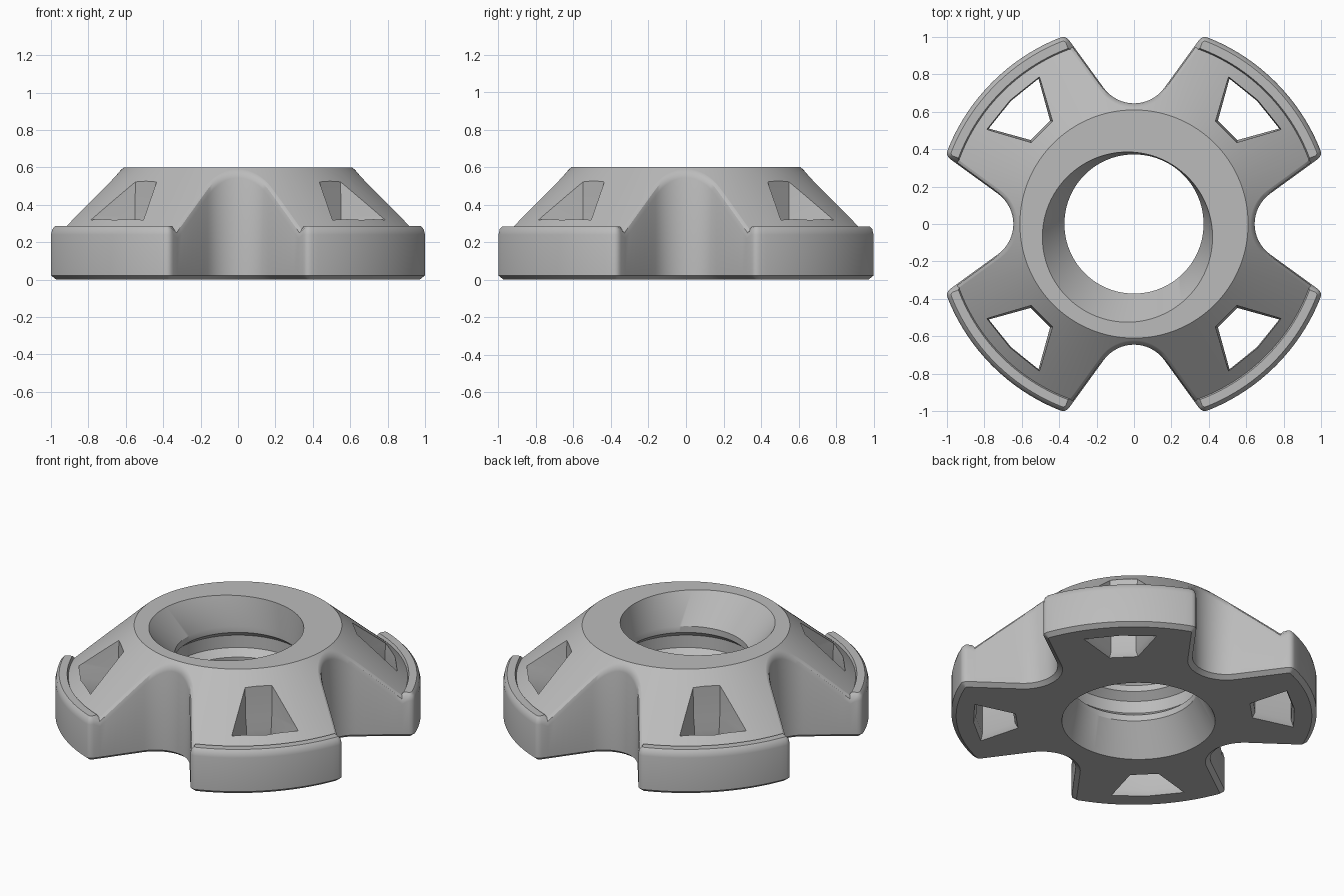
import bpy, bmesh
from math import sin, cos, radians, pi, hypot, atan2
from mathutils import Vector, Matrix

cube = bpy.data.objects.get("Cube")
if cube:
    bpy.data.objects.remove(cube)

R_OUT, R_TOP, HEIGHT, LIP = 1.072, 0.61, 0.6, 0.285


def material(name, color):
    m = bpy.data.materials.new(name)
    m.use_nodes = True
    m.diffuse_color = color
    m.node_tree.nodes["Principled BSDF"].inputs["Base Color"].default_value = color
    return m


def loft(name, loops, closed):
    """Skin equal-length rings; closed joins last to first, else both ends are capped."""
    bm = bmesh.new()
    rings = [[bm.verts.new(p) for p in loop] for loop in loops]
    pairs = list(zip(rings, rings[1:]))
    if closed:
        pairs.append((rings[-1], rings[0]))
    for a, b in pairs:
        for i in range(len(a)):
            j = (i + 1) % len(a)
            bm.faces.new((a[i], a[j], b[j], b[i]))
    if not closed:
        bm.faces.new(rings[0])
        bm.faces.new(rings[-1])
    bmesh.ops.recalc_face_normals(bm, faces=bm.faces)
    mesh = bpy.data.meshes.new(name)
    bm.to_mesh(mesh)
    bm.free()
    ob = bpy.data.objects.new(name, mesh)
    bpy.context.collection.objects.link(ob)
    return ob


def cone_z(r):
    return HEIGHT - (r - R_TOP) * 0.865


def top_z(r):
    return LIP if r > 1.003 else cone_z(r)


# Outline: half a lobe and half a notch, mirrored and repeated around
def half_outline():
    rho = 0.2
    slope = radians(54)
    tangent = Vector((rho * sin(slope), 0.645 + rho * (1 - cos(slope))))
    along = Vector((cos(slope), sin(slope)))
    t = 0.0
    while (tangent + along * t).length < R_OUT:
        t += 0.001
    corner = tangent + along * t
    a_end = atan2(corner.y, corner.x) - 0.03
    arc = [Vector((R_OUT * cos(a), R_OUT * sin(a)))
           for a in (pi / 4 + (a_end - pi / 4) * i / 12 for i in range(13))]
    wall = [tangent + along * (t - 0.033) * (1 - i / 8) for i in range(9)]
    p, q = arc[-1], wall[0]
    bend = [p * (1 - s) ** 2 + corner * 2 * s * (1 - s) + q * s * s
            for s in (0.25, 0.5, 0.75)]
    notch = [Vector((rho * sin(slope * (1 - i / 8)), 0.645 + rho * (1 - cos(slope * (1 - i / 8)))))
             for i in range(1, 9)]
    return arc + bend + wall + notch


half = half_outline()
mirrored = [Vector((-p.x, p.y)) for p in reversed(half[1:-1])]
quarter = half + mirrored
outline = []
for k in range(4):
    turn = Matrix.Rotation(k * pi / 2, 2)
    outline += [turn @ p for p in quarter]
count = len(outline)


def inset(d):
    pts = []
    for i, p in enumerate(outline):
        tan = (outline[(i + 1) % count] - outline[i - 1]).normalized()
        pts.append(p + Vector((-tan.y, tan.x)) * d)
    return pts


edge = inset(0.022)
tops = [top_z(p.length) for p in edge]
angles = [atan2(p.y, p.x) for p in edge]


def circle(r, z, cx=0.0, cy=0.0):
    return [(cx + r * cos(a), cy + r * sin(a), z) for a in angles]


def slope_ring(limit, gap, lip):
    pts = []
    for p, a in zip(edge, angles):
        r = min(p.length - gap, limit)
        z = LIP if lip and p.length > limit else cone_z(r)
        pts.append((r * cos(a), r * sin(a), z))
    return pts


# Body: bevelled skirt, lip, conical top and waisted bore
loops = [
    [(p.x, p.y, 0.0) for p in inset(0.028)],
    [(p.x, p.y, 0.022) for p in outline],
    [(p.x, p.y, z - 0.045) for p, z in zip(outline, tops)],
    [(p.x, p.y, z - 0.016) for p, z in zip(inset(0.007), tops)],
    [(p.x, p.y, z) for p, z in zip(edge, tops)],
    slope_ring(1.003, 0.002, True),
    slope_ring(0.996, 0.004, False),
    circle(R_TOP, HEIGHT),
    circle(0.455, HEIGHT, -0.035, -0.07),
    circle(0.372, 0.42),
    circle(0.372, 0.38),
    circle(0.42, 0.34),
    circle(0.42, 0.26),
    circle(0.372, 0.22),
    circle(0.372, 0.18),
    circle(0.45, 0.0, -0.06, -0.03),
]
body = loft("lobed_knob", loops, True)
body.data.materials.append(material("plain grey", (0.5, 0.5, 0.5, 1.0)))

# Tapered window through each lobe
window = [(0.70, -0.078), (0.915, -0.2), (0.937, 0.0), (0.915, 0.2), (0.70, 0.078)]
levels = [(-0.02, 1.16), (0.03, 0.94), (0.25, 0.94), (0.33, 1.0), (0.7, 1.06)]
mid = 0.83
for k in range(4):
    a = pi / 4 + k * pi / 2
    rings = []
    for z, s in levels:
        ring = []
        for u, v in window:
            u, v = mid + (u - mid) * s, v * s
            ring.append((u * cos(a) - v * sin(a), u * sin(a) + v * cos(a), z))
        rings.append(ring)
    cutter = loft("window_cutter", rings, False)
    cutter.hide_render = True
    bpy.context.view_layer.objects.active = body
    mod = body.modifiers.new("window", 'BOOLEAN')
    mod.operation = 'DIFFERENCE'
    mod.solver = 'EXACT'
    mod.object = cutter
    bpy.ops.object.modifier_apply(modifier=mod.name)
    bpy.data.objects.remove(cutter)

# Smooth shading with crisp edges
for ob in bpy.context.selected_objects:
    ob.select_set(False)
body.select_set(True)
bpy.context.view_layer.objects.active = body
bpy.ops.object.shade_smooth_by_angle(angle=radians(32))
